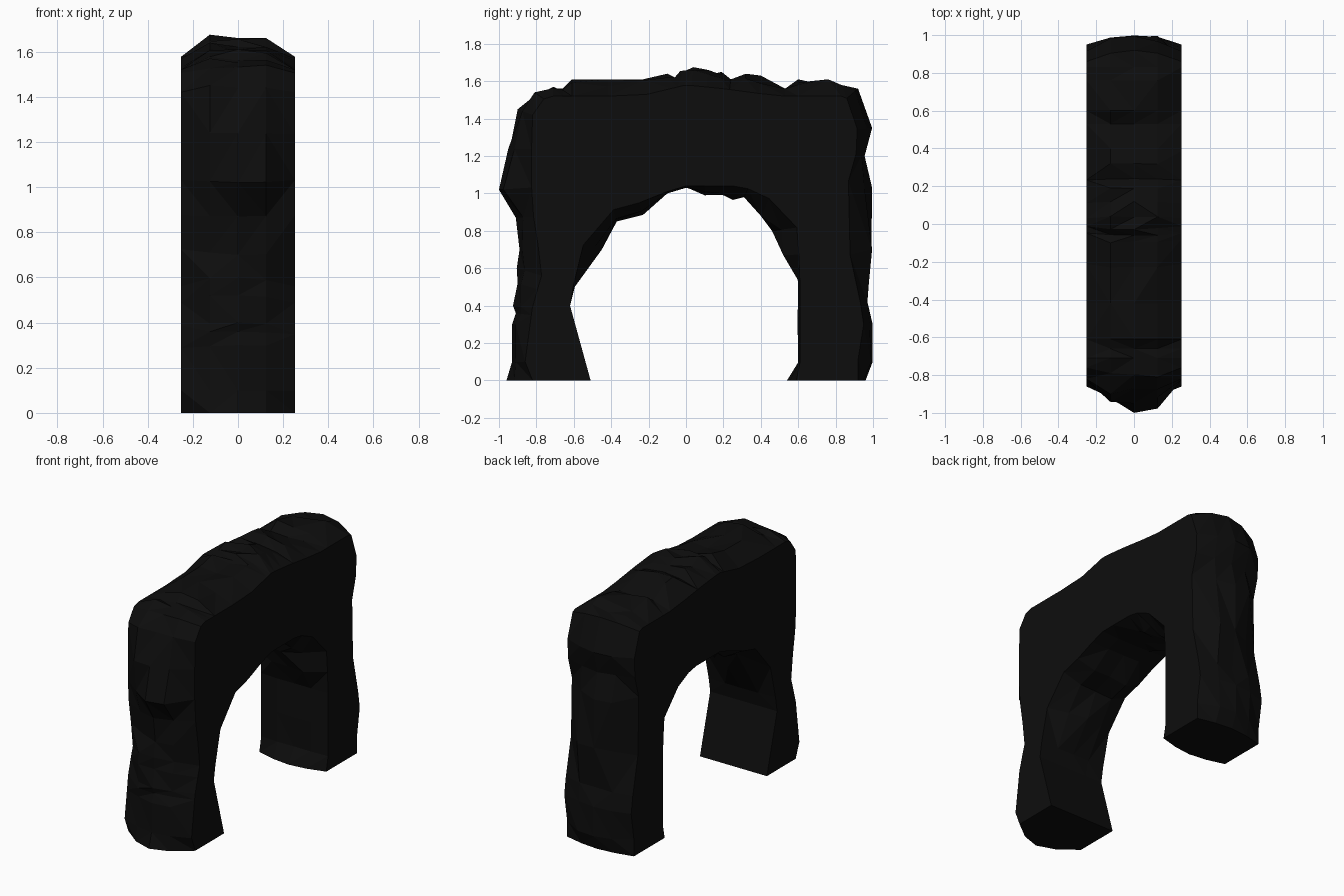
import bpy, bmesh, random
from mathutils import Vector

if "Cube" in bpy.data.objects:
    bpy.data.objects.remove(bpy.data.objects["Cube"])
random.seed(4)

HALF = 0.252
COLS = [-HALF, -0.125, 0.0, 0.125, HALF]

# Outer outline (y, z): rocky crest, and the lower rim where it meets the flat sides
outer_crest = [(-.96, 0), (-.93, .1), (-.93, .3), (-.91, .36), (-.925, .4), (-.9, .52), (-.905, .6),
               (-.89, .7), (-.91, .87), (-1, 1.02), (-.95, 1.24), (-.9, 1.45), (-.81, 1.54), (-.71, 1.57),
               (-.66, 1.56), (-.61, 1.61), (-.42, 1.61), (-.23, 1.61), (-.1, 1.64), (-.06, 1.62),
               (-.03, 1.655), (.04, 1.675), (.12, 1.66), (.19, 1.65), (.24, 1.61), (.32, 1.64),
               (.4, 1.63), (.53, 1.56), (.6, 1.61), (.76, 1.61), (.83, 1.58), (.92, 1.56), (.995, 1.35),
               (.955, 1.2), (.995, 1.03), (.995, .7), (.97, .42), (.998, .3), (.998, .1), (.96, 0)]
outer_rim = [(-.82, 0), (-.86, .1), (-.82, .4), (-.76, .6), (-.81, .8), (-.83, 1.1), (-.82, 1.42),
             (-.75, 1.52), (-.25, 1.52), (0, 1.58), (.2, 1.56), (.5, 1.52), (.85, 1.52), (.91, 1.45),
             (.92, 1.25), (.85, 1), (.87, .7), (.92, .5), (.95, .3), (.91, .05), (.92, 0)]

# Inner outline of the opening
inner_crest = [(-.51, 0), (-.565, .2), (-.62, .4), (-.595, .5), (-.45, .7), (-.37, .85), (-.23, .885),
               (-.1, 1), (0, 1.03), (.1, .99), (.2, .99), (.25, .965), (.31, .98), (.4, .88), (.46, .8),
               (.52, .67), (.6, .53), (.595, .3), (.6, .1), (.54, 0)]
inner_rim = [(-.51, 0), (-.62, .4), (-.6, .52), (-.51, .88), (-.25, .95), (-.1, 1.01), (0, 1.04),
             (.3, 1.04), (.58, .91), (.6, .76), (.61, .5), (.61, .1), (.59, 0)]


def closest(p, line, start):
    """Nearest point on the line that is not before the position 'start'."""
    best, pos = None, start
    for i in range(int(start), len(line) - 1):
        a, b = Vector(line[i]), Vector(line[i + 1])
        t = max(0, start - i, min(1, (p - a).dot(b - a) / (b - a).length_squared))
        q = a.lerp(b, t)
        if best is None or (q - p).length < (best - p).length:
            best, pos = q, i + t
    return best, min(pos, len(line) - 1.001)


def rock_strip(bm, crest, rim):
    """Chiselled strip across the depth, one row of vertices per outline point."""
    rows, pos = [], 0.0
    for i, c in enumerate(crest):
        c = Vector(c)
        end = i in (0, len(crest) - 1)
        if end:
            r = Vector(rim[0 if i == 0 else -1])
            weights = [0, .7, 1, .7, 0]
        else:
            r, pos = closest(c, rim, pos)
            weights = [0] + [random.uniform(.55, 1) for _ in range(3)] + [0]
            weights[random.choice((1, 2, 2, 3))] = 1
        row = [bm.verts.new((x, *r.lerp(c, w))) for x, w in zip(COLS, weights)]
        for k in (0, -1):  # share rim corners that coincide
            if rows and (row[k].co - rows[-1][k].co).length < .004:
                bm.verts.remove(row[k])
                row[k] = rows[-1][k]
        rows.append(row)
    for a, b in zip(rows, rows[1:]):
        for k in range(4):
            q = [a[k], a[k + 1], b[k + 1], b[k]]
            s = random.randint(0, 1)
            for tri in ((q[s], q[s + 1], q[s + 2]), (q[s], q[s + 2], q[(s + 3) % 4])):
                if len(set(tri)) == 3:
                    bm.faces.new(tri)
    return rows


bm = bmesh.new()
outer = rock_strip(bm, outer_crest, outer_rim)
inner = rock_strip(bm, inner_crest, inner_rim)

# Flat side walls and the two feet
for k in (0, -1):
    loop = [r[k] for r in outer] + [r[k] for r in reversed(inner)]
    bm.faces.new(list(dict.fromkeys(loop)))
    bm.faces.new(outer[k] + inner[k][::-1])

bm.normal_update()
bmesh.ops.triangulate(bm, faces=[f for f in bm.faces if len(f.verts) > 4])
bmesh.ops.remove_doubles(bm, verts=bm.verts, dist=0.0005)
bmesh.ops.recalc_face_normals(bm, faces=bm.faces)

mesh = bpy.data.meshes.new("stone_arch")
bm.to_mesh(mesh)
bm.free()
arch = bpy.data.objects.new("stone_arch", mesh)
bpy.context.collection.objects.link(arch)

# Near-black stone
mat = bpy.data.materials.new("dark_stone")
mat.diffuse_color = (0.004, 0.004, 0.004, 1)
mat.use_nodes = True
mat.node_tree.nodes["Principled BSDF"].inputs["Base Color"].default_value = mat.diffuse_color
mesh.materials.append(mat)
